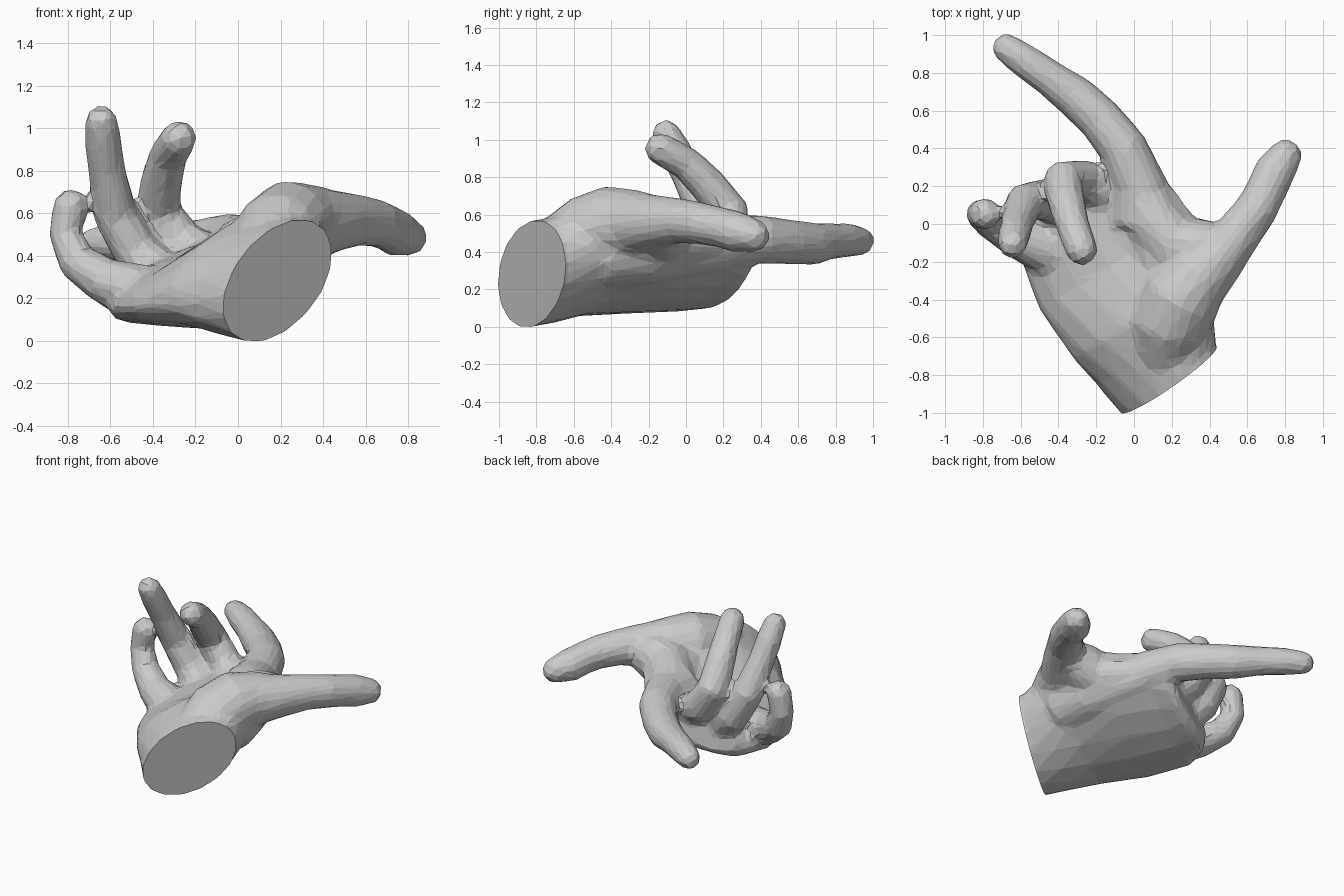
import bpy
import bmesh
from math import cos, sin, tau
from mathutils import Vector

cube = bpy.data.objects.get("Cube")
if cube:
    bpy.data.objects.remove(cube, do_unlink=True)

SIDES = 16
WRIST = Vector((0.18, -0.828, 0.28))
WRIST_NORMAL = Vector((0.775, -1, -0.2)).normalized()
bm = bmesh.new()


def loft(rings):
    """Skin a closed body over rings of (centre, side vector, up vector, top flattening)."""
    loops = []
    for centre, side, up, flat in rings:
        loop = []
        for i in range(SIDES):
            a = tau * i / SIDES
            lift = sin(a) * (flat if sin(a) > 0 else 1)
            loop.append(bm.verts.new(Vector(centre) + Vector(side) * cos(a) + Vector(up) * lift))
        loops.append(loop)
    for low, high in zip(loops, loops[1:]):
        for i in range(SIDES):
            j = (i + 1) % SIDES
            bm.faces.new((low[i], low[j], high[j], high[i]))
    bm.faces.new(loops[0][::-1])
    bm.faces.new(loops[-1])


def digit(path):
    """Round tapering tube through (x, y, z, radius) points, with a domed tip."""
    points = [Vector(p[:3]) for p in path]
    radii = [p[3] for p in path]
    end = (points[-1] - points[-2]).normalized()
    tip, r = points[-1].copy(), radii[-1]
    for along, shrink in ((0.5, 0.86), (0.9, 0.45)):
        points.append(tip + end * r * along)
        radii.append(r * shrink)
    rings = []
    side = Vector((1, 0.3, 0.2))
    for i, p in enumerate(points):
        tangent = (points[min(i + 1, len(points) - 1)] - points[max(i - 1, 0)]).normalized()
        side = (side - tangent * side.dot(tangent)).normalized()
        rings.append((p, side * radii[i], tangent.cross(side) * radii[i], 1))
    loft(rings)


# Palm, from beyond the wrist cut to the knuckles
wrist_side, wrist_up = (0.22, 0.122, 0.24), (-0.13, -0.133, 0.16)
loft([
    (WRIST + WRIST_NORMAL * 0.15, wrist_side, wrist_up, 1),
    (WRIST, wrist_side, wrist_up, 1),
    (WRIST.lerp((0.03, -0.49, 0.35), 0.5), (0.29, 0.17, 0.22), (-0.11, -0.1, 0.2), 0.95),
    ((0.03, -0.49, 0.35), (0.36, 0.21, 0.20), (-0.08, -0.06, 0.22), 0.9),
    ((-0.10, -0.20, 0.32), (0.41, 0.25, 0.17), (-0.05, -0.04, 0.19), 0.75),
    ((-0.24, 0.06, 0.31), (0.38, 0.21, 0.16), (-0.03, -0.03, 0.17), 0.7),
    ((-0.25, 0.20, 0.30), (0.32, 0.16, 0.13), (0.0, -0.03, 0.16), 0.7),
    ((-0.25, 0.25, 0.31), (0.26, 0.11, 0.11), (0.0, -0.02, 0.12), 0.7),
])

# Thumb with its fleshy base
digit([(0.16, -0.85, 0.36, 0.13), (0.17, -0.66, 0.42, 0.19), (0.19, -0.53, 0.49, 0.215),
       (0.25, -0.39, 0.545, 0.21), (0.34, -0.28, 0.555, 0.18), (0.45, -0.18, 0.56, 0.145),
       (0.56, -0.04, 0.565, 0.122), (0.65, 0.08, 0.55, 0.113), (0.70, 0.18, 0.53, 0.108),
       (0.74, 0.27, 0.505, 0.112), (0.80, 0.36, 0.485, 0.09)])

# Web of skin between thumb and index finger, and the flesh under it
digit([(0.46, -0.12, 0.55, 0.12), (0.34, -0.13, 0.52, 0.16), (0.22, -0.12, 0.48, 0.17),
       (0.10, 0.02, 0.46, 0.16), (0.04, 0.15, 0.45, 0.14)])
digit([(0.22, -0.45, 0.40, 0.2), (0.18, -0.22, 0.41, 0.19), (0.09, 0.02, 0.42, 0.16),
       (0.03, 0.18, 0.43, 0.14)])

# Outstretched index finger
digit([(0.03, 0.0, 0.42, 0.16), (0.03, 0.20, 0.45, 0.145), (-0.06, 0.40, 0.465, 0.13),
       (-0.18, 0.55, 0.45, 0.12), (-0.31, 0.67, 0.44, 0.115), (-0.45, 0.77, 0.455, 0.097),
       (-0.58, 0.86, 0.46, 0.092), (-0.68, 0.93, 0.455, 0.078)])

# Curled middle finger
digit([(-0.12, 0.14, 0.36, 0.12), (-0.27, 0.23, 0.46, 0.11), (-0.38, 0.23, 0.61, 0.108),
       (-0.36, 0.11, 0.76, 0.1), (-0.33, 0.0, 0.87, 0.09), (-0.28, -0.14, 0.95, 0.086)])

# Curled ring finger
digit([(-0.35, 0.08, 0.29, 0.12), (-0.48, 0.13, 0.41, 0.11), (-0.58, 0.11, 0.59, 0.105),
       (-0.62, 0.01, 0.80, 0.088), (-0.635, -0.05, 0.92, 0.088), (-0.645, -0.11, 1.03, 0.078)])

# Curled little finger
digit([(-0.45, -0.14, 0.22, 0.14), (-0.63, -0.07, 0.28, 0.11), (-0.76, 0.01, 0.37, 0.094),
       (-0.815, 0.05, 0.50, 0.08), (-0.79, 0.05, 0.63, 0.085)])

bmesh.ops.recalc_face_normals(bm, faces=bm.faces)
mesh = bpy.data.meshes.new("hand_parts")
bm.to_mesh(mesh)
bm.free()
hand = bpy.data.objects.new("hand", mesh)
bpy.context.collection.objects.link(hand)

# Fuse the parts into one skin, soften the joins and facet it
fuse = hand.modifiers.new("fuse", 'REMESH')
fuse.mode = 'VOXEL'
fuse.voxel_size = 0.02
soften = hand.modifiers.new("soften", 'SMOOTH')
soften.factor = 0.5
soften.iterations = 10
facet = hand.modifiers.new("facet", 'DECIMATE')
facet.ratio = 0.06
bpy.context.view_layer.update()
depsgraph = bpy.context.evaluated_depsgraph_get()
skin = bpy.data.meshes.new_from_object(hand.evaluated_get(depsgraph))
hand.modifiers.clear()
hand.data = skin
bpy.data.meshes.remove(mesh)
skin.name = "hand"

# Flat cut across the wrist
bm = bmesh.new()
bm.from_mesh(skin)
bmesh.ops.bisect_plane(bm, geom=bm.verts[:] + bm.edges[:] + bm.faces[:],
                       plane_co=WRIST, plane_no=WRIST_NORMAL, clear_outer=True)
bmesh.ops.holes_fill(bm, edges=[e for e in bm.edges if e.is_boundary], sides=0)
bmesh.ops.recalc_face_normals(bm, faces=bm.faces)

# Centre on the ground
low = Vector([min(v.co[i] for v in bm.verts) for i in range(3)])
high = Vector([max(v.co[i] for v in bm.verts) for i in range(3)])
base = Vector(((low.x + high.x) / 2, (low.y + high.y) / 2, low.z))
bmesh.ops.translate(bm, vec=-base, verts=bm.verts)
for f in bm.faces:
    f.smooth = False
bm.to_mesh(skin)
bm.free()
